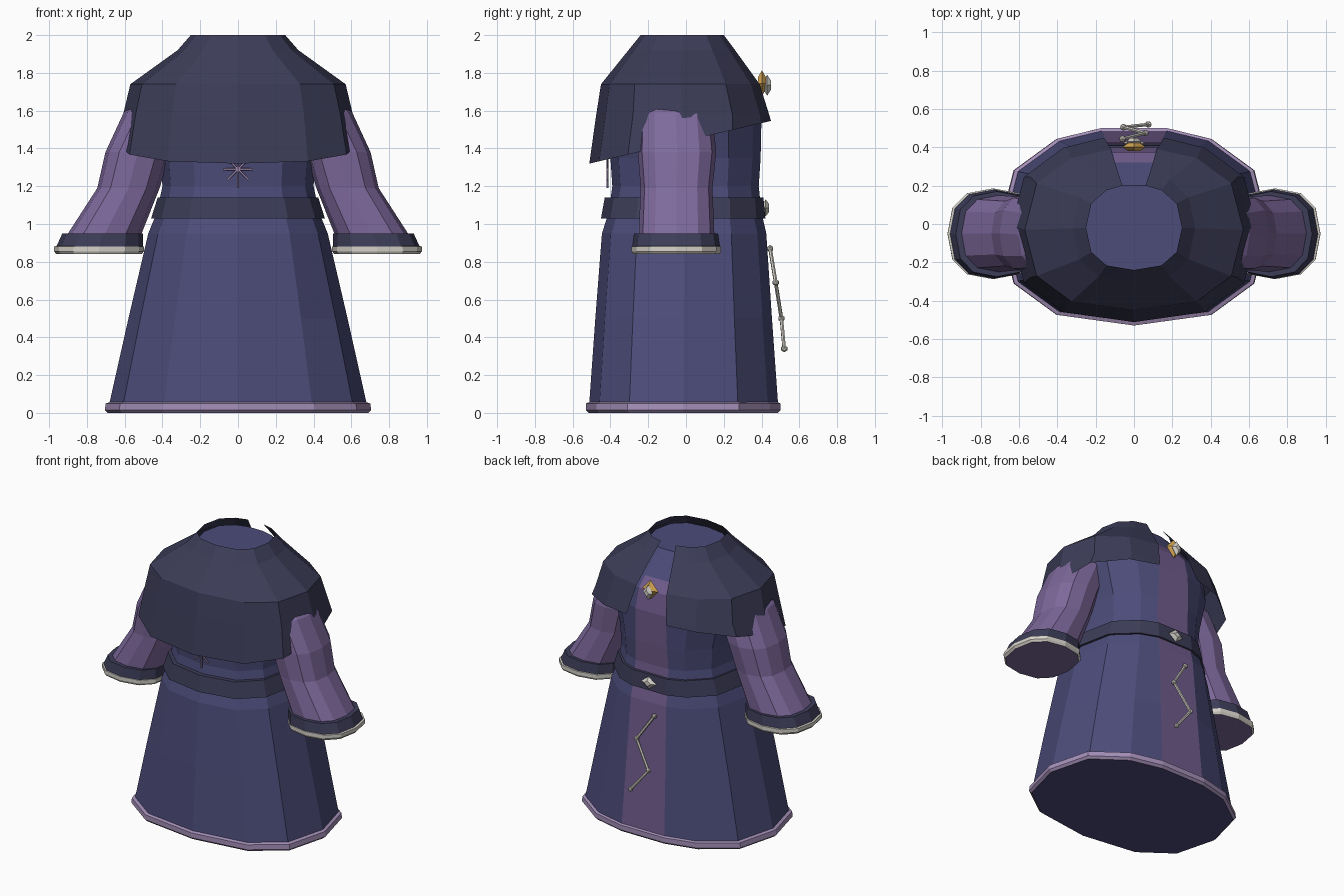
import bpy, bmesh, math
from mathutils import Vector

if "Cube" in bpy.data.objects:
    bpy.data.objects.remove(bpy.data.objects["Cube"])

parts = []


def material(name, srgb):
    rgba = [((c / 255 + 0.055) / 1.055) ** 2.4 for c in srgb] + [1]
    m = bpy.data.materials.new(name)
    m.use_nodes = True
    m.diffuse_color = rgba
    m.node_tree.nodes["Principled BSDF"].inputs["Base Color"].default_value = rgba
    return m


blue = material("robe blue", (76, 76, 122))
purple = material("sleeve purple", (126, 105, 156))
panel_purple = material("panel purple", (112, 92, 140))
navy = material("cape navy", (60, 60, 88))
lilac = material("hem lilac", (164, 143, 184))
silver = material("silver", (212, 208, 200))
gold = material("gold", (212, 166, 82))


def finish(name, bm, mats):
    me = bpy.data.meshes.new(name)
    bm.to_mesh(me)
    bm.free()
    for m in mats:
        me.materials.append(m)
    ob = bpy.data.objects.new(name, me)
    bpy.context.collection.objects.link(ob)
    parts.append(ob)
    return ob


def ring(z, hx, front, back, slit=None, cx=0):
    """Twelve-sided rounded outline; slit splits the back point into two."""
    cy, hy = (front + back) / 2, (back - front) / 2
    pts = []
    for i in range(-6, 7):
        a = i * math.pi / 6
        s, c = math.sin(a), math.cos(a)
        if abs(i) == 6:
            if slit is None and i == 6:
                continue
            x, y = math.copysign(slit or 0, i), back
        else:
            x = hx * math.copysign(abs(s) ** 0.8, s)
            y = cy - hy * math.copysign(abs(c) ** 0.8, c)
        pts.append(Vector((cx + x, y, z)))
    return pts


def loft(name, rings, mats, closed=True, caps=(False, False), rule=None):
    bm = bmesh.new()
    rows = [[bm.verts.new(p) for p in r] for r in rings]
    n = len(rows[0])
    for a, b in zip(rows, rows[1:]):
        for i in range(n if closed else n - 1):
            j = (i + 1) % n
            bm.faces.new((a[i], a[j], b[j], b[i]))
    for row, wanted in zip((rows[0], rows[-1]), caps):
        if wanted:
            bm.faces.new(row)
    bmesh.ops.recalc_face_normals(bm, faces=bm.faces[:])
    if rule:
        for f in bm.faces:
            f.material_index = rule(f)
    return finish(name, bm, mats)


def rod(bm, a, b, r, sides=6):
    a, b = Vector(a), Vector(b)
    d = b - a
    m = d.to_track_quat('Z', 'Y').to_matrix().to_4x4()
    m.translation = (a + b) / 2
    bmesh.ops.create_cone(bm, cap_ends=True, segments=sides, radius1=r,
                          radius2=r, depth=d.length, matrix=m)


def gem(name, y, z, half, mat):
    """Diamond-shaped bipyramid with a flattened table front and back."""
    rows = []
    for dy, s in ((-1, 0.45), (0, 1), (1, 0.45)):
        rows.append([Vector((half[0] * s * u, y + half[1] * dy, z + half[2] * s * v))
                     for u, v in ((1, 0), (0, 1), (-1, 0), (0, -1))])
    loft(name, rows, [mat], caps=(True, True))


# Robe body with the coloured centre panel on the back
body = [ring(*r) for r in (
    (0.01, 0.69, -0.515, 0.49, 0.17), (0.5, 0.58, -0.48, 0.455, 0.155),
    (0.95, 0.475, -0.445, 0.425, 0.14), (1.06, 0.43, -0.41, 0.40, 0.135),
    (1.2, 0.40, -0.39, 0.385, 0.13), (1.35, 0.41, -0.40, 0.395, 0.125),
    (1.58, 0.47, -0.42, 0.40, 0.12), (1.72, 0.46, -0.38, 0.375, 0.11),
    (1.79, 0.39, -0.33, 0.32, 0.10), (1.95, 0.25, -0.24, 0.20, 0.06))]


def panel_rule(f):
    c = f.calc_center_median()
    return int(f.normal.y > 0.4 and abs(c.x) < 0.01 and c.z < 1.78)


loft("robe_body", body, [blue, panel_purple], caps=(True, True), rule=panel_rule)

# Hem band
loft("hem_band", [ring(*r) for r in (
    (0.0, 0.69, -0.515, 0.485, 0.17), (0.015, 0.705, -0.53, 0.50, 0.175),
    (0.05, 0.70, -0.53, 0.50, 0.175), (0.06, 0.67, -0.505, 0.48, 0.165))],
    [lilac, blue], caps=(True, False),
    rule=lambda f: int(f.normal.z < -0.9))

# Belt
loft("belt", [ring(*r) for r in (
    (1.03, 0.42, -0.40, 0.39, 0.13), (1.03, 0.46, -0.45, 0.42, 0.14),
    (1.14, 0.425, -0.43, 0.41, 0.135), (1.14, 0.38, -0.37, 0.37, 0.12))], [navy])

# Cape: open at the back, its lower edge rising toward the back
cape = [ring(*r) for r in (
    (2.0, 0.25, -0.24, 0.20, 0.06), (1.92, 0.32, -0.305, 0.26, 0.08),
    (1.74, 0.57, -0.45, 0.39, 0.12), (1.58, 0.608, -0.475, 0.44, 0.15),
    (1.4, 0.645, -0.512, 0.45, 0.16))]
for p in cape[-1]:
    p.z = 1.44 + 0.235 * p.y
loft("cape", cape, [navy], closed=False)

# Sleeves and cuffs
for side, s in (("left", 1), ("right", -1)):
    def tube(rows):
        return [ring(z, hx, f, b, None, s * cx) for z, cx, hx, f, b in rows]

    loft(side + "_sleeve", tube((
        (0.86, 0.735, 0.215, -0.265, 0.165), (0.95, 0.705, 0.195, -0.25, 0.15),
        (1.19, 0.58, 0.165, -0.24, 0.14), (1.38, 0.53, 0.172, -0.255, 0.16),
        (1.59, 0.43, 0.175, -0.25, 0.14), (1.68, 0.38, 0.12, -0.18, 0.08))),
        [purple], caps=(True, True))
    loft(side + "_cuff", tube((
        (0.95, 0.71, 0.18, -0.24, 0.14), (0.95, 0.716, 0.214, -0.275, 0.17),
        (0.88, 0.732, 0.23, -0.285, 0.18), (0.85, 0.735, 0.225, -0.275, 0.175))),
        [navy])
    loft(side + "_cuff_trim", tube((
        (0.885, 0.734, 0.222, -0.275, 0.172), (0.88, 0.735, 0.238, -0.288, 0.186),
        (0.855, 0.736, 0.238, -0.288, 0.186), (0.84, 0.736, 0.225, -0.28, 0.178))),
        [silver, purple], caps=(False, True),
        rule=lambda f: int(f.normal.z < -0.9))

# Brooch and belt buckle
gem("brooch_frame", 0.402, 1.745, (0.062, 0.022, 0.068), gold)
gem("brooch_stone", 0.43, 1.735, (0.04, 0.02, 0.055), silver)
gem("belt_buckle", 0.422, 1.085, (0.06, 0.018, 0.045), silver)

# Zigzag ornament on the back panel
bm = bmesh.new()
path = [(-0.06, 0.445, 0.87), (0.06, 0.475, 0.69),
        (-0.055, 0.505, 0.5), (0.075, 0.52, 0.34)]
for a, b in zip(path, path[1:]):
    rod(bm, a, b, 0.01)
for p in path:
    ball = bmesh.ops.create_icosphere(bm, subdivisions=1, radius=0.019)
    bmesh.ops.translate(bm, verts=ball["verts"], vec=p)
finish("zigzag_ornament", bm, [silver])

# Eight-rayed star on the front
bm = bmesh.new()
for k in range(4):
    a = k * math.pi / 4
    r = 0.1 if k == 2 else 0.08
    d = Vector((math.cos(a) * r, 0, math.sin(a) * r))
    c = Vector((0, -0.415, 1.29))
    rod(bm, c - d, c + d, 0.006)
finish("front_star", bm, [lilac])

# Smooth shading with sharp edges kept
for ob in bpy.context.view_layer.objects:
    ob.select_set(ob in parts)
bpy.context.view_layer.objects.active = parts[0]
bpy.ops.object.shade_smooth_by_angle(angle=math.radians(40))
